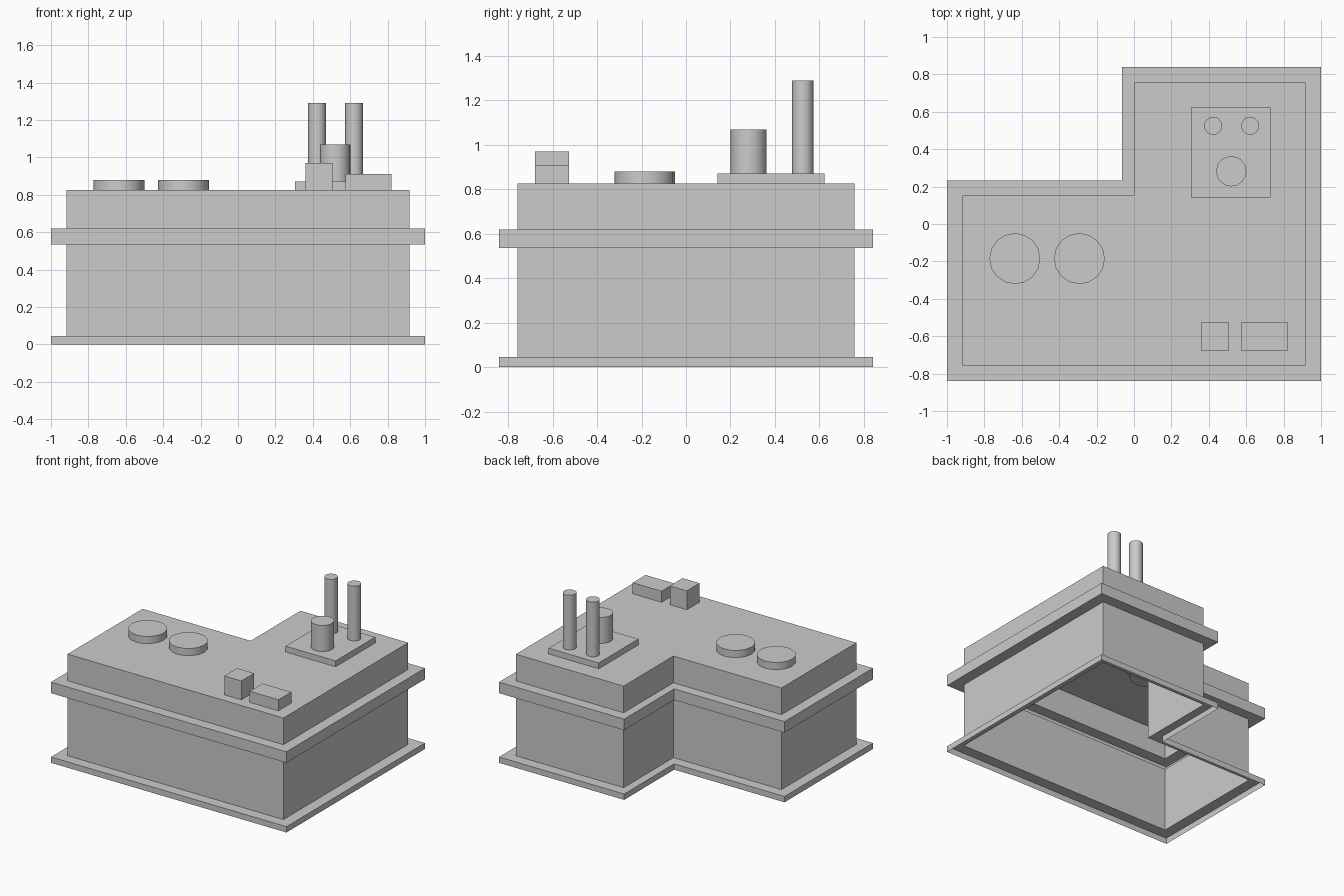
import bpy, bmesh, math

if "Cube" in bpy.data.objects:
    bpy.data.objects.remove(bpy.data.objects["Cube"])


def finish(name, bm):
    bmesh.ops.recalc_face_normals(bm, faces=bm.faces[:])
    mesh = bpy.data.meshes.new(name)
    bm.to_mesh(mesh)
    bm.free()
    ob = bpy.data.objects.new(name, mesh)
    bpy.context.collection.objects.link(ob)
    return ob


def box(name, x0, x1, y0, y1, z0, z1):
    bm = bmesh.new()
    bmesh.ops.create_cube(bm, size=1)
    for v in bm.verts:
        v.co = ((x0 + x1) / 2 + v.co.x * (x1 - x0),
                (y0 + y1) / 2 + v.co.y * (y1 - y0),
                (z0 + z1) / 2 + v.co.z * (z1 - z0))
    return finish(name, bm)


def cylinder(name, x, y, r, z0, z1, sides=16):
    bpy.ops.mesh.primitive_cylinder_add(vertices=sides, radius=r, depth=z1 - z0,
                                        location=(x, y, (z0 + z1) / 2))
    ob = bpy.context.object
    ob.name = name
    bpy.ops.object.shade_smooth_by_angle(angle=math.radians(30))
    return ob


def l_outline(x0, x1, y0, y1, nx, ny):
    return [(x0, y0), (x1, y0), (x1, y1), (nx, y1), (nx, ny), (x0, ny)]


# L-shaped building: open-bottomed shell with projecting base and middle band
wide = l_outline(-1, 1, -0.84, 0.84, -0.063, 0.233)
wall = l_outline(-0.918, 0.916, -0.757, 0.757, 0.0, 0.153)
levels = [(wide, 0), (wide, 0.045), (wall, 0.045), (wall, 0.535),
          (wide, 0.535), (wide, 0.62), (wall, 0.62), (wall, 0.825)]
bm = bmesh.new()
rings = [[bm.verts.new((x, y, z)) for x, y in outline] for outline, z in levels]
for a, b in zip(rings, rings[1:]):
    for i in range(6):
        j = (i + 1) % 6
        bm.faces.new((a[i], a[j], b[j], b[i]))
bm.faces.new(rings[-1])
finish("building_shell", bm)

# Round roof vents, sunk slightly through the roof
for i, x in enumerate((-0.637, -0.292)):
    cylinder(f"roof_vent_{i + 1}", x, -0.185, 0.136, 0.79, 0.88)

# Chimney plinth with its tank and two stacks
box("chimney_plinth", 0.305, 0.73, 0.142, 0.623, 0.822, 0.87)
cylinder("short_tank", 0.52, 0.282, 0.081, 0.86, 1.07)
for i, x in enumerate((0.423, 0.621)):
    cylinder(f"tall_stack_{i + 1}", x, 0.525, 0.048, 0.86, 1.29)

# Roof service boxes
box("tall_roof_box", 0.36, 0.505, -0.68, -0.525, 0.822, 0.97)
box("low_roof_box", 0.575, 0.82, -0.68, -0.525, 0.822, 0.91)
